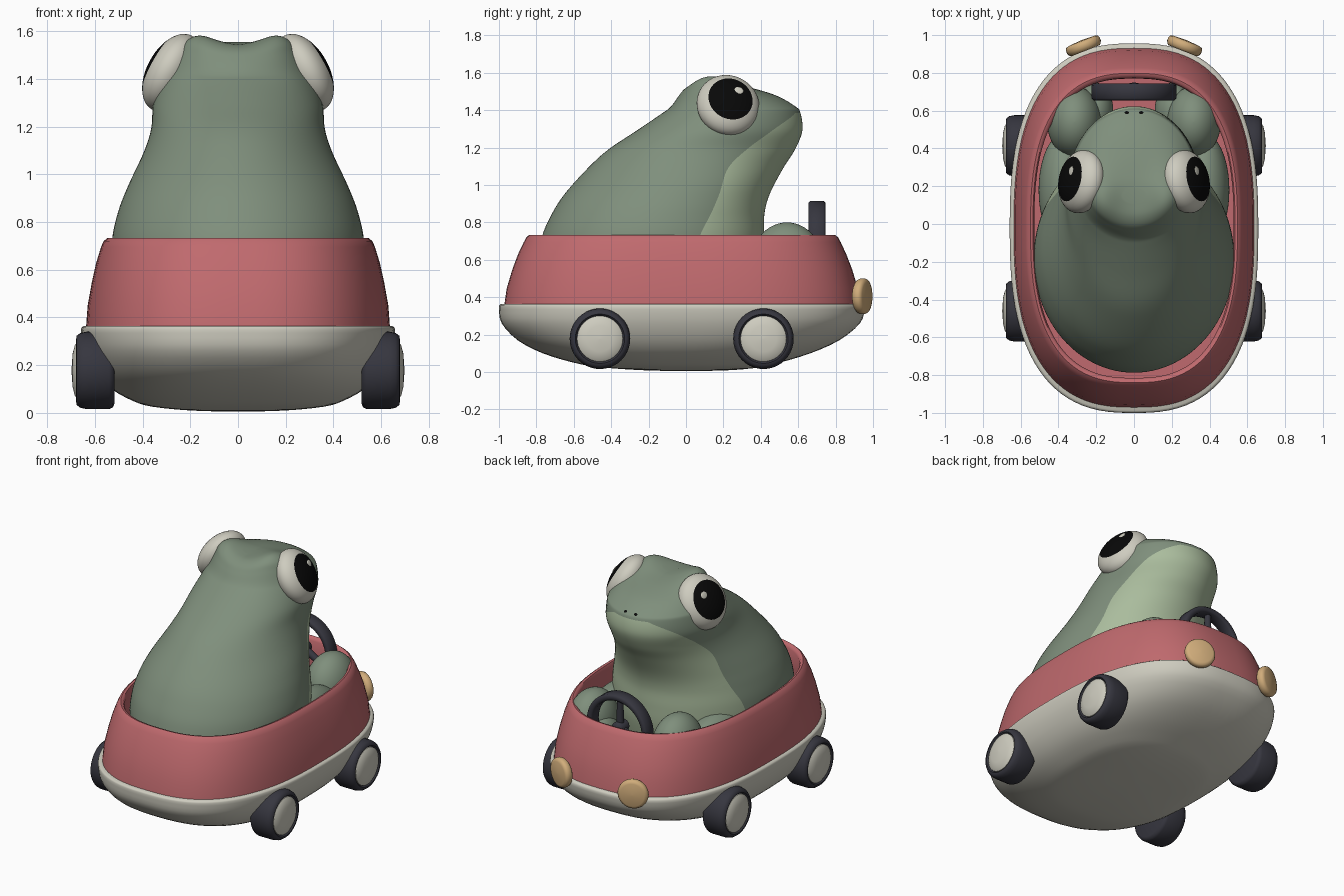
import bpy, bmesh, math
from mathutils import Matrix, Vector

if "Cube" in bpy.data.objects:
    bpy.data.objects.remove(bpy.data.objects["Cube"])


def material(name, srgb):
    m = bpy.data.materials.new(name)
    m.diffuse_color = [((c / 255 + 0.055) / 1.055) ** 2.4 for c in srgb] + [1]
    m.use_nodes = True
    m.node_tree.nodes["Principled BSDF"].inputs["Base Color"].default_value = m.diffuse_color
    return m


GREEN = material("frog green", (127, 143, 124))
PALE = material("pale green", (170, 188, 157))
RED = material("car red", (192, 106, 110))
CREAM = material("cream", (206, 204, 191))
DARK = material("dark rubber", (54, 54, 63))
BLACK = material("black", (8, 8, 8))
TAN = material("lamp tan", (209, 173, 123))


def loft(name, rings, mats, rule=None, closed=False, matrix=None):
    """Skin equal-length rings of points; rule(row, column) picks the material."""
    bm = bmesh.new()
    vs = [[bm.verts.new(p) for p in r] for r in rings]
    n = len(rings[0])
    for i in range(len(vs) if closed else len(vs) - 1):
        a, b = vs[i], vs[(i + 1) % len(vs)]
        for j in range(n):
            k = (j + 1) % n
            f = bm.faces.new((a[j], a[k], b[k], b[j]))
            f.material_index = rule(i, j) if rule else 0
    if not closed:
        bm.faces.new(vs[0])
        f = bm.faces.new(vs[-1])
        f.material_index = rule(len(vs), 0) if rule else 0
    if matrix:
        bm.transform(matrix)
    bmesh.ops.recalc_face_normals(bm, faces=bm.faces)
    me = bpy.data.meshes.new(name)
    bm.to_mesh(me)
    bm.free()
    for m in mats:
        me.materials.append(m)
    for p in me.polygons:
        p.use_smooth = True
    me.set_sharp_from_angle(angle=math.radians(50))
    ob = bpy.data.objects.new(name, me)
    bpy.context.collection.objects.link(ob)
    return ob


def place(loc, axis, scale=(1, 1, 1)):
    return Matrix.LocRotScale(Vector(loc), Vector(axis).to_track_quat('Z', 'Y'), Vector(scale))


def lathe(name, profile, mats, matrix, rule=None, closed=False, n=40):
    """Spin (radius, height) pairs round the local z axis."""
    rings = [[(max(r, 0.0005) * math.cos(t * math.tau / n),
               max(r, 0.0005) * math.sin(t * math.tau / n), h) for t in range(n)]
             for r, h in profile]
    return loft(name, rings, mats, rule, closed, matrix)


def ball(name, mats, matrix, rule=None, steps=24):
    prof = [(math.cos(a), math.sin(a)) for a in
            (-math.pi / 2 + math.pi * i / steps for i in range(steps + 1))]
    return lathe(name, prof, mats, matrix, rule)


def smooth_rows(rows, sub):
    """Catmull-Rom subdivision of a table of numbers."""
    out = []
    for i in range(len(rows) - 1):
        p0, p1, p2, p3 = (rows[max(0, min(len(rows) - 1, i + d))] for d in (-1, 0, 1, 2))
        for s in range(sub):
            t = s / sub
            out.append([b + 0.5 * t * (c - a + t * (2 * a - 5 * b + 4 * c - d + t * (3 * (b - c) + d - a)))
                        for a, b, c, d in zip(p0, p1, p2, p3)])
    return out + [list(rows[-1])]


def oval(z, hx, yb, yf, n=96, e=2 / 2.6):
    pts = []
    for i in range(n):
        c, s = math.cos(i * math.tau / n), math.sin(i * math.tau / n)
        pts.append((hx * math.copysign(abs(c) ** e, c),
                    (yb + yf) / 2 + (yf - yb) / 2 * math.copysign(abs(s) ** e, s), z))
    return pts


# Car: cream under-hull, then red tub with rolled rim and floor
hull = smooth_rows([(0.005, 0.02, -0.03, 0.03), (0.01, 0.2, -0.24, 0.24), (0.026, 0.36, -0.46, 0.4),
                    (0.05, 0.44, -0.6, 0.5), (0.1, 0.53, -0.765, 0.665), (0.17, 0.597, -0.9, 0.82),
                    (0.26, 0.642, -0.985, 0.93), (0.335, 0.658, -1.0, 0.955), (0.358, 0.655, -0.998, 0.952)], 3)
hull += [(0.365, 0.645, -0.988, 0.943), (0.365, 0.6, -0.93, 0.89)]
loft("car_hull", [oval(*r) for r in hull], [CREAM])
tub = [(0.355, 0.637, -0.972, 0.932), (0.45, 0.63, -0.958, 0.918), (0.55, 0.612, -0.928, 0.888),
       (0.63, 0.594, -0.898, 0.857), (0.695, 0.574, -0.867, 0.827), (0.72, 0.563, -0.853, 0.813),
       (0.732, 0.548, -0.84, 0.798), (0.728, 0.535, -0.825, 0.783), (0.71, 0.528, -0.815, 0.772),
       (0.6, 0.53, -0.815, 0.77), (0.45, 0.53, -0.815, 0.77)]
loft("car_tub", [oval(*r) for r in tub], [RED])

# Wheels, hubcaps, headlights
for s in (-1, 1):
    side = "right" if s > 0 else "left"
    for end, y in (("front", 0.414), ("rear", -0.46)):
        m = place((0, y, 0.178), (s, 0, 0))
        lathe(f"tire_{end}_{side}", [(0, 0.518), (0.14, 0.518), (0.155, 0.524), (0.162, 0.54), (0.162, 0.635),
                                     (0.157, 0.66), (0.145, 0.676), (0.132, 0.678), (0.122, 0.665), (0, 0.665)],
              [DARK], m)
        lathe(f"hubcap_{end}_{side}", [(0.123, 0.66), (0.122, 0.673), (0.105, 0.684), (0.07, 0.693), (0, 0.698)],
              [CREAM], m)
    lathe(f"headlight_{side}", [(0, -0.03), (0.08, -0.03), (0.09, -0.022), (0.096, -0.008),
                                (0.096, 0.008), (0.09, 0.02), (0.075, 0.026), (0, 0.03)],
          [TAN], place((s * 0.268, 0.945, 0.405), (s * 0.37, 0.93, 0)))

# Steering wheel: ring, hub and three spokes
C = Vector((0, 0.7, 0.69))
lathe("steering_ring", [(0.185, -0.035), (0.195, -0.045), (0.215, -0.045), (0.225, -0.035),
                        (0.225, 0.035), (0.215, 0.045), (0.195, 0.045), (0.185, 0.035)],
      [DARK], place(C, (0, 1, 0)), closed=True, n=56)
lathe("steering_hub", [(0, -0.04), (0.04, -0.04), (0.04, 0.03), (0.025, 0.045), (0, 0.05)],
      [DARK], place(C, (0, 1, 0)))
for k in range(3):
    a = k * math.tau / 3
    lathe(f"steering_spoke_{k + 1}", [(0.024, 0), (0.02, 0.2)], [DARK],
          place(C, (math.sin(a), 0, math.cos(a))), n=16)

# Frog body rows: z, back y, front y, half width, y of the belly colour edge
rows = [(0.45, -0.72, 0.38, 0.47, 0.0), (0.60, -0.785, 0.41, 0.525, 0.04), (0.73, -0.768, 0.417, 0.527, 0.075),
        (0.85, -0.715, 0.42, 0.50, 0.135), (0.957, -0.645, 0.45, 0.458, 0.18), (1.09, -0.525, 0.52, 0.396, 0.225),
        (1.19, -0.415, 0.583, 0.364, 0.325), (1.29, -0.265, 0.622, 0.356, 0.46), (1.385, -0.125, 0.612, 0.33, 0.585),
        (1.42, -0.08, 0.585, 0.312, 0.55), (1.475, -0.04, 0.49, 0.272, 0.45), (1.515, -0.005, 0.365, 0.228, 0.33),
        (1.538, 0.045, 0.25, 0.16, 0.225), (1.544, 0.11, 0.19, 0.06, 0.178)]
SUB, LIP, NF, NB = 6, 8, 48, 64


def body_ring(z, yb, yf, hw, edge):
    yc, b = (yb + yf) / 2, (yf - yb) / 2
    t0 = math.asin(max(-0.98, min(0.98, (edge - yc) / b)))
    front = math.pi - 2 * t0
    angles = [t0 + front * j / NF for j in range(NF)]
    angles += [t0 + front + (math.tau - front) * j / NB for j in range(NB)]
    pts = []
    for a in angles:
        x, y = hw * math.cos(a), yc + b * math.sin(a)
        # brow bumps above the eyes
        bump = 0.045 * math.exp(-((abs(x) - 0.18) / 0.1) ** 2 - ((y - 0.13) / 0.15) ** 2)
        pts.append((x, y, z + bump * max(0, min(1, (z - 1.3) / 0.2))))
    return pts


loft("frog_body", [body_ring(*r) for r in smooth_rows(rows, SUB)], [GREEN, PALE],
     lambda i, j: 1 if i < LIP * SUB and j < NF else 0)

# Frog limbs, eyes and nostrils
for s in (-1, 1):
    side = "right" if s > 0 else "left"
    up = (0, 0, 1)
    ball(f"thigh_{side}", [GREEN], place((s * 0.37, 0.18, 0.53), up, (0.135, 0.3, 0.17)))
    ball(f"knee_{side}", [GREEN], place((s * 0.315, 0.54, 0.59), up, (0.145, 0.19, 0.21)))
    ball(f"foot_{side}", [GREEN], place((s * 0.21, 0.6, 0.53), up, (0.1, 0.15, 0.13)))
    axis = (s * 0.84, 0.18, 0.46)
    eye = place((s * 0.277, 0.225, 1.426), axis, (0.17, 0.176, 0.102))
    ball(f"eye_{side}", [CREAM, BLACK], eye, lambda i, j: 1 if i >= 18 else 0)
    glint = eye @ Vector((s * 0.26, 0.22, 0.945))
    ball(f"eye_glint_{side}", [CREAM], place(glint, axis, (0.025, 0.022, 0.0045)), steps=8)
    ball(f"nostril_{side}", [BLACK], place((s * 0.036, 0.589, 1.412), (0, 0.65, 0.75), (0.015, 0.012, 0.0045)), steps=8)
